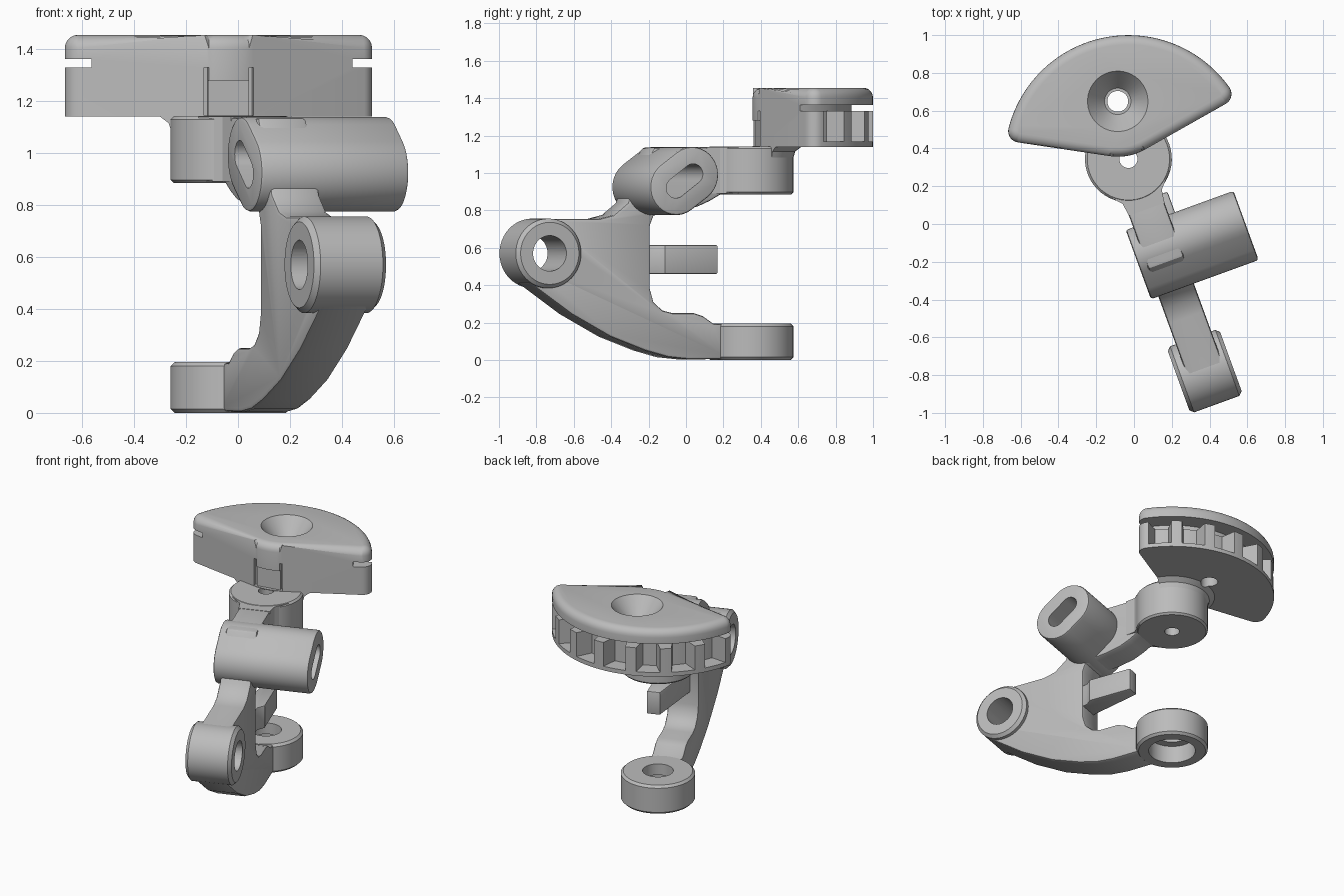
import bpy, bmesh
from math import sin, cos, pi, radians, asin
from mathutils import Matrix, Vector

if "Cube" in bpy.data.objects:
    bpy.data.objects.remove(bpy.data.objects["Cube"])

GREY = (0.5, 0.5, 0.5, 1)
mat = bpy.data.materials.new("plain grey")
mat.use_nodes = True
mat.diffuse_color = GREY
mat.node_tree.nodes["Principled BSDF"].inputs["Base Color"].default_value = GREY

# Frames: the arm is turned about z, the head a little less
ARM = Matrix.Rotation(radians(20), 4, 'Z')
MID, PIVOT = 0.09, 0.334          # arm centre plane, boss distance along the arm
BOSS = ARM @ Matrix.Translation((MID, PIVOT, 0))
HEAD = Matrix.Translation(BOSS.translation) @ Matrix.Rotation(radians(10.5), 4, 'Z')
# Turns a flat (x, y) shape into one facing sideways across the arm
SIDE = ARM @ Matrix(((0, 0, 1, 0), (1, 0, 0, 0), (0, 1, 0, 0), (0, 0, 0, 1)))


def finish(name, bm, frame):
    bmesh.ops.remove_doubles(bm, verts=bm.verts, dist=0.0001)
    bmesh.ops.recalc_face_normals(bm, faces=bm.faces)
    bm.transform(frame)
    me = bpy.data.meshes.new(name)
    bm.to_mesh(me)
    bm.free()
    me.materials.append(mat)
    ob = bpy.data.objects.new(name, me)
    bpy.context.collection.objects.link(ob)
    return ob


def prism(name, pts, lo, hi, frame, round_top=0):
    bm = bmesh.new()
    face = bm.faces.new([bm.verts.new((x, y, lo)) for x, y in pts])
    ext = bmesh.ops.extrude_face_region(bm, geom=[face])["geom"]
    for v in ext:
        if isinstance(v, bmesh.types.BMVert):
            v.co.z = hi
    if round_top:
        top = [f for f in ext if isinstance(f, bmesh.types.BMFace)][0]
        bmesh.ops.bevel(bm, geom=list(top.edges), offset=round_top, segments=5,
                        profile=0.5, affect='EDGES')
    return finish(name, bm, frame)


def lathe(name, profile, frame, closed=False, n=48):
    bm = bmesh.new()
    rings = [[bm.verts.new((r * cos(2 * pi * i / n), r * sin(2 * pi * i / n), h))
              for r, h in profile] for i in range(n)]
    for i in range(n):
        a, b = rings[i], rings[(i + 1) % n]
        for j in range(len(profile) - (0 if closed else 1)):
            k = (j + 1) % len(profile)
            bm.faces.new((a[j], b[j], b[k], a[k]))
    return finish(name, bm, frame)


def disc(name, r, lo, hi, frame, c=0.0):
    return lathe(name, [(0, lo), (r - c, lo), (r, lo + c), (r, hi - c), (r - c, hi), (0, hi)], frame)


def arc(cx, cy, r, a, b, n):
    return [(cx + r * cos(a + (b - a) * i / n), cy + r * sin(a + (b - a) * i / n))
            for i in range(n + 1)]


def stadium(r, dx, dy):
    t = radians(37)
    return arc(dx, dy, r, t - pi / 2, t + pi / 2, 16) + arc(-dx, -dy, r, t + pi / 2, t + 1.5 * pi, 16)


def apply(ob, kind, **settings):
    mod = ob.modifiers.new("step", kind)
    for key, value in settings.items():
        setattr(mod, key, value)
    bpy.context.view_layer.objects.active = ob
    bpy.ops.object.modifier_apply(modifier=mod.name)


def boolean(targets, tool, operation='DIFFERENCE'):
    tool.hide_render = True
    for ob in targets:
        apply(ob, 'BOOLEAN', operation=operation, object=tool, solver='EXACT')
    bpy.data.objects.remove(tool)


def bevel(ob, width):
    apply(ob, 'BEVEL', width=width, segments=2, limit_method='ANGLE', angle_limit=radians(50))


# Curved arm plate, as a side outline
outline = [(-0.86, 0.755), (-0.56, 0.755), (-0.48, 0.775), (-0.40, 0.84), (-0.36, 0.95),
           (-0.25, 1.135), (0.28, 1.14), (0.28, 0.89), (0.14, 0.89), (0.07, 0.85),
           (0, 0.82), (-0.1, 0.8), (-0.2, 0.79), (-0.25, 0.77), (-0.27, 0.72),
           (-0.27, 0.38), (-0.25, 0.31), (-0.2, 0.265), (-0.14, 0.25), (-0.02, 0.25),
           (0.03, 0.235), (0.09, 0.195), (0.17, 0.19), (0.17, 0.005), (-0.05, 0.003),
           (-0.17, 0.015), (-0.3, 0.05), (-0.5, 0.125), (-0.72, 0.245), (-0.955, 0.41),
           (-1.0, 0.52)]
plate = prism("arm_plate", outline, MID - 0.1, MID + 0.1, SIDE)
bevel(plate, 0.015)

# Front pivot barrel with its bore
front_frame = SIDE @ Matrix.Translation((-0.86, 0.57, 0))
front_barrel = disc("front_barrel", 0.186, -0.062, 0.233, front_frame, 0.02)
boolean([plate, front_barrel], disc("bore", 0.095, -0.5, 0.5, front_frame))

# Slotted cross barrel
cross_frame = SIDE @ Matrix.Translation((-0.21, 0.957, 0))
cross_barrel = prism("cross_barrel", stadium(0.15, 0.045, 0.033), -0.052, 0.555, cross_frame)
bevel(cross_barrel, 0.014)
boolean([plate, cross_barrel], prism("slot", stadium(0.055, 0.049, 0.037), -0.5, 0.9, cross_frame))

# Lower ring with a counterbore from below
lathe("lower_ring", [(0.215, 0), (0.23, 0.015), (0.23, 0.18), (0.215, 0.195), (0.095, 0.195),
                     (0.095, 0.12), (0.15, 0.12), (0.15, 0)], BOSS, closed=True)

# Upper boss with screw hole, and the neck that blends it into the arm
upper_boss = disc("upper_boss", 0.23, 0.885, 1.142, BOSS, 0.012)
neck = prism("upper_neck", [(-0.01, 0.05), (0.19, 0.05), (0.2, 0.12), (0.27, 0.2),
                            (-0.09, 0.2), (-0.02, 0.12)], 0.89, 1.14, ARM)

# Tapered stop tab behind the plate
tab = prism("stop_tab", [(0.04, -0.3), (0.18, -0.3), (0.19, -0.24), (0.225, -0.2),
                         (0.225, 0.1), (0.14, 0.1)], 0.46, 0.615, ARM)
bevel(tab, 0.008)

# Head: a rounded sector, built as one half and mirrored
R, CORNER, SLOPE = 0.655, 0.06, radians(19)
start = SLOPE + asin(CORNER / (R - CORNER))
half = arc(0, 0.29 / cos(SLOPE), 0.29, -pi / 2, SLOPE - pi / 2, 6)
half += arc((R - CORNER) * cos(start), (R - CORNER) * sin(start), CORNER, SLOPE - pi / 2, start, 8)
half += arc(0, 0, R, start, pi / 2, 24)[1:]
sector = half + [(-x, y) for x, y in half[-2:0:-1]]
head = prism("head", sector, 1.14, 1.455, HEAD, round_top=0.05)

# Flare under the head where it meets the boss
flare = lathe("head_flare", [(0, 1.08), (0.229, 1.08), (0.24, 1.115), (0.28, 1.145), (0, 1.145)], BOSS)
boolean([flare], prism("flare_limit", sector, 1.0, 1.3, HEAD), 'INTERSECT')
boolean([upper_boss, flare, plate], disc("screw_hole", 0.048, 0.8, 1.2, BOSS))

# Groove round the back of the head
boolean([head], lathe("groove", [(0.54, 1.33), (0.9, 1.33), (0.9, 1.362), (0.54, 1.362)],
                      HEAD, closed=True, n=96))

# Pockets that leave a row of fins
FINS, FIRST = 8, radians(23)
step = (pi - 2 * FIRST) / (FINS - 1)
for i in range(FINS - 1):
    a, b = FIRST + i * step, FIRST + (i + 1) * step
    shape = arc(0, 0, 0.55, a + 0.09, b - 0.09, 4) + arc(0, 0, 0.72, b - 0.035, a + 0.035, 4)
    boolean([head], prism("pocket", shape, 1.168, 1.345, HEAD))

# Countersunk hole through the head
sink = HEAD @ Matrix.Translation((0, 0.31, 0))
boolean([head, flare], lathe("countersink", [(0, 1.0), (0.055, 1.0), (0.055, 1.34), (0.07, 1.34),
                                             (0.16, 1.455), (0.16, 1.6), (0, 1.6)], sink))

# Front notch with a slit on each side
def box(x0, x1, y1, z1):
    return prism("notch", [(x0, -0.2), (x1, -0.2), (x1, y1), (x0, y1)], 1.145, z1, HEAD)


boolean([head], box(-0.08, 0.08, 0.04, 1.28))
for s in (-1, 1):
    boolean([head], box(s * 0.088 - 0.009, s * 0.088 + 0.009, 0.06, 1.33))

# Smooth curved walls, keep edges sharp
for ob in bpy.context.view_layer.objects:
    ob.select_set(ob.type == 'MESH' and mat.name in ob.data.materials)
bpy.context.view_layer.objects.active = head
bpy.ops.object.shade_smooth_by_angle(angle=radians(30))
